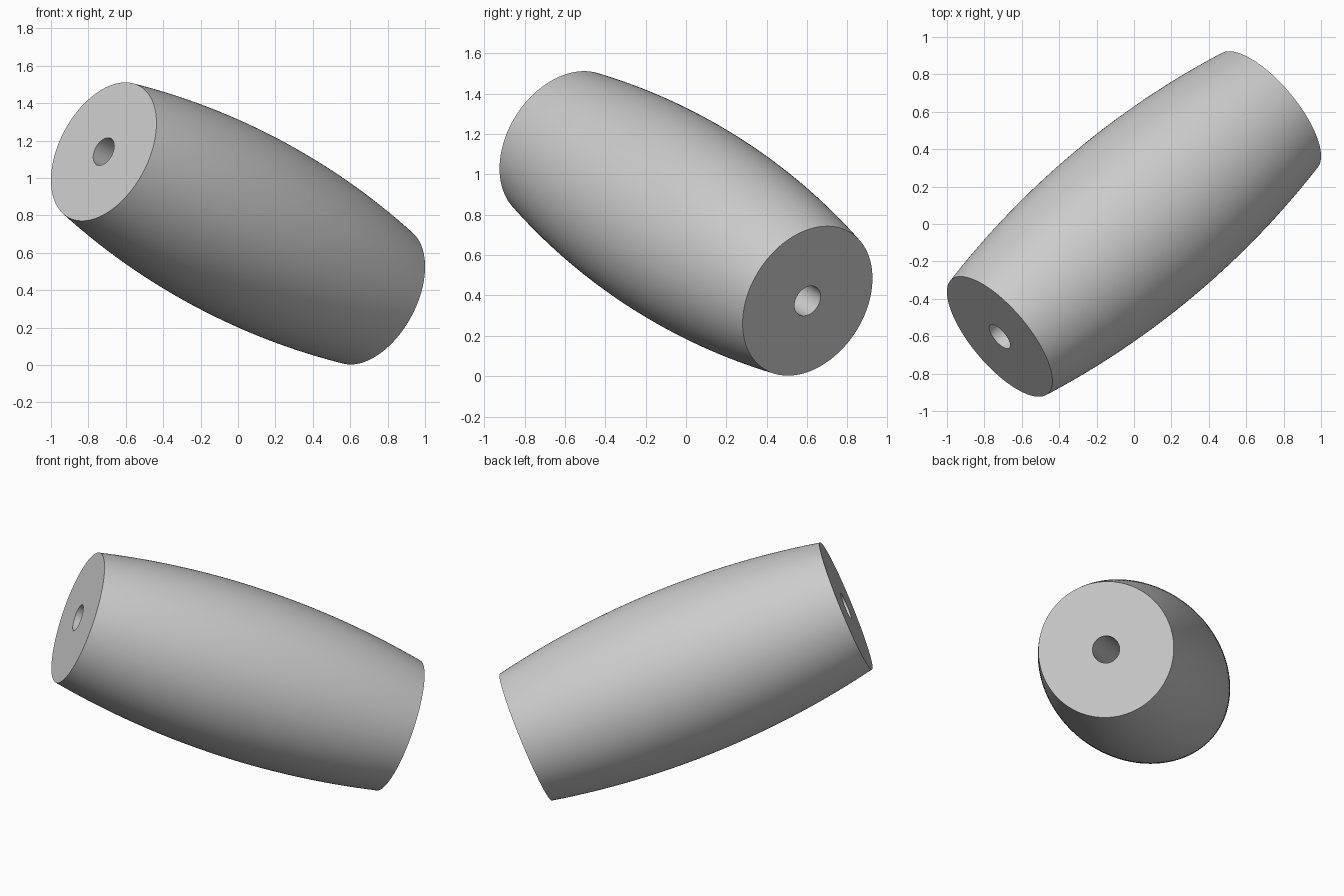
import bpy, bmesh, math
from mathutils import Vector

if "Cube" in bpy.data.objects:
    bpy.data.objects.remove(bpy.data.objects["Cube"])

CENTRE = Vector((0, 0, 0.757))
AXIS = Vector((0.718, 0.602, -0.384))   # from the centre to the lower end
END_R, MID_R, BORE_R = 0.40, 0.50, 0.08
STEPS, SEGMENTS = 32, 128

# Plain grey finish
grey = bpy.data.materials.new("plain_grey")
grey.use_nodes = True
grey.diffuse_color = (0.6, 0.6, 0.6, 1)
grey.node_tree.nodes["Principled BSDF"].inputs["Base Color"].default_value = (0.6, 0.6, 0.6, 1)

# Bulging outer wall as a circular arc, closed by the straight bore
half = AXIS.length
sag = MID_R - END_R
arc_r = (half ** 2 + sag ** 2) / (2 * sag)
profile = [(BORE_R, -half)]
for i in range(STEPS + 1):
    t = half * (2 * i / STEPS - 1)
    profile.append((MID_R - arc_r + math.sqrt(arc_r ** 2 - t ** 2), t))
profile.append((BORE_R, half))

# Spin the profile around the tilted axis
axis = AXIS.normalized()
side = axis.orthogonal().normalized()
bm = bmesh.new()
verts = [bm.verts.new(CENTRE + side * r + axis * t) for r, t in profile]
edges = [bm.edges.new((a, b)) for a, b in zip(verts, verts[1:] + verts[:1])]
bmesh.ops.spin(bm, geom=verts + edges, cent=CENTRE, axis=axis,
               angle=math.tau, steps=SEGMENTS, use_merge=False)
bmesh.ops.remove_doubles(bm, verts=bm.verts, dist=0.0005)
bmesh.ops.recalc_face_normals(bm, faces=bm.faces)

mesh = bpy.data.meshes.new("barrel_bead")
bm.to_mesh(mesh)
bm.free()
mesh.materials.append(grey)
bead = bpy.data.objects.new("barrel_bead", mesh)
bpy.context.collection.objects.link(bead)

# Smooth wall and bore, crisp end rims
bpy.ops.object.select_all(action="DESELECT")
bead.select_set(True)
bpy.context.view_layer.objects.active = bead
bpy.ops.object.shade_smooth_by_angle(angle=math.radians(30))
